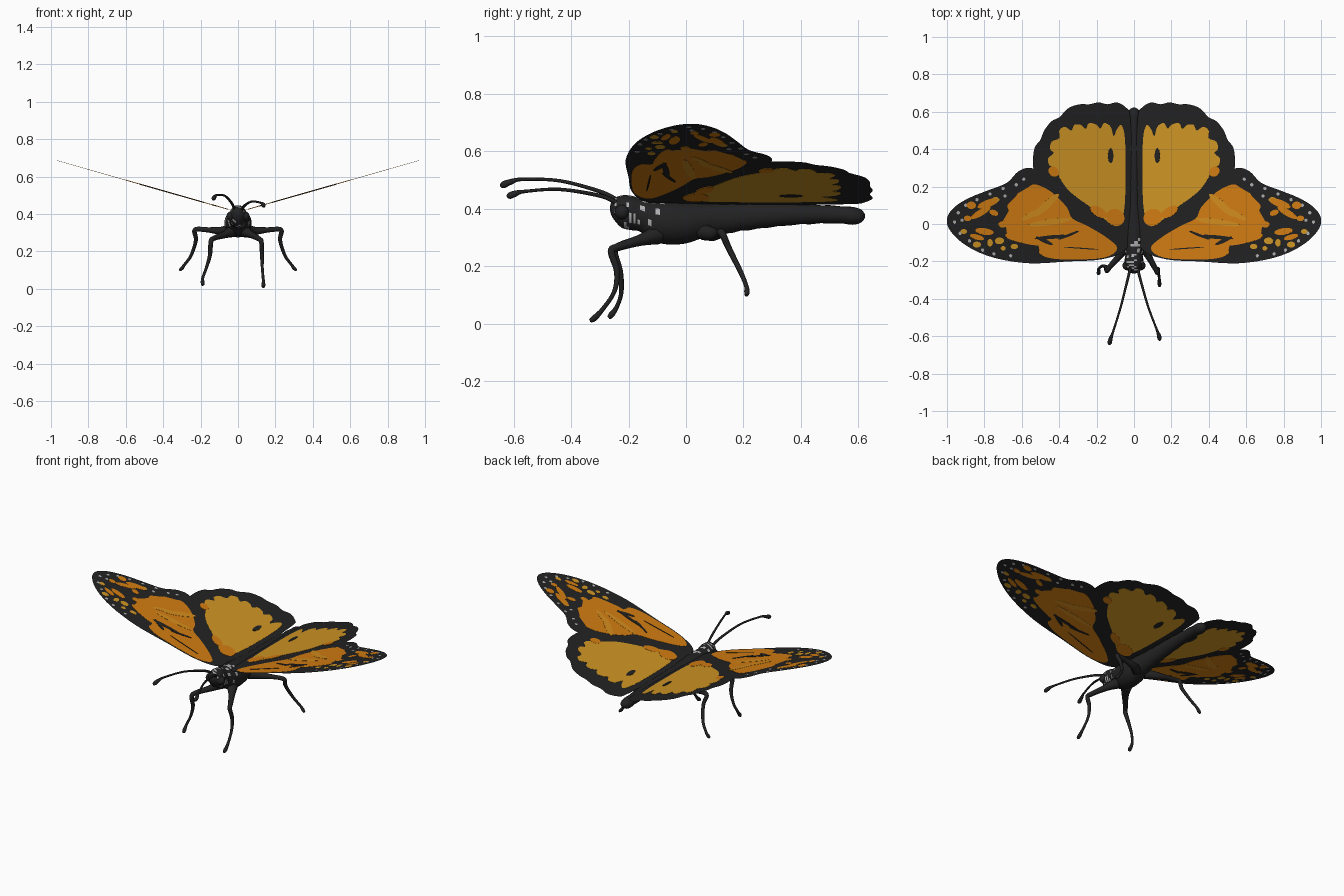
import bpy, bmesh, math, random
from mathutils import Vector

cube = bpy.data.objects.get("Cube")
if cube:
    bpy.data.objects.remove(cube, do_unlink=True)
random.seed(4)


def material(name, color):
    mat = bpy.data.materials.new(name)
    mat.use_nodes = True
    mat.diffuse_color = (*color, 1)
    shader = mat.node_tree.nodes["Principled BSDF"]
    shader.inputs["Base Color"].default_value = (*color, 1)
    shader.inputs["Roughness"].default_value = 0.8
    return mat


BLACK = material("soft black", (.016, .016, .016))
ORANGE = material("deep orange", (.63, .2, .006))
AMBER = material("amber", (.62, .3, .018))
STRIPE = material("light orange", (.64, .26, .012))
WHITE = material("pale grey", (.42, .42, .42))


def smooth_path(points, steps, closed):
    """Catmull-Rom resampling of points with any number of components."""
    count = len(points)
    pick = (lambda i: points[i % count]) if closed else (lambda i: points[min(max(i, 0), count - 1)])
    path = []
    for i in range(count if closed else count - 1):
        a, b, c, d = (pick(i + k) for k in (-1, 0, 1, 2))
        for s in range(steps):
            t = s / steps
            path.append([q + t * (r - p) / 2 + t * t * (p - 2.5 * q + 2 * r - u / 2)
                         + t ** 3 * (1.5 * (q - r) + (u - p) / 2)
                         for p, q, r, u in zip(a, b, c, d)])
    return path if closed else path + [list(points[-1])]


def add_object(name, bm, mats):
    mesh = bpy.data.meshes.new(name)
    bm.to_mesh(mesh)
    bm.free()
    obj = bpy.data.objects.new(name, mesh)
    bpy.context.collection.objects.link(obj)
    for mat in mats:
        mesh.materials.append(mat)
    return obj


def wing_plate(name, outlines, mat, layer=0, steps=4):
    """Flat shapes on the raised wing plane, mirrored; higher layers stand proud on both sides."""
    bm = bmesh.new()
    for outline in outlines:
        path = smooth_path(outline, steps, True)
        bm.faces.new([bm.verts.new((x, y, .41 + .285 * x)) for x, y in path])
    bmesh.ops.triangulate(bm, faces=bm.faces[:])
    bm.normal_update()
    for face in bm.faces:
        if face.normal.z < 0:
            face.normal_flip()
    obj = add_object(name, bm, [mat])
    if layer:
        solid = obj.modifiers.new("thickness", 'SOLIDIFY')
        solid.thickness, solid.offset = .002 * layer, 0
    obj.modifiers.new("mirror", 'MIRROR').use_clip = False
    return obj


def spot(x, y, length, width, angle=0):
    ca, sa = math.cos(math.radians(angle)), math.sin(math.radians(angle))
    ring = [(math.cos(k * math.pi / 4) * length, math.sin(k * math.pi / 4) * width) for k in range(8)]
    return [(x + u * ca - v * sa, y + u * sa + v * ca) for u, v in ring]


# Wing membranes
wing_plate("forewing", [[
    (.03, -.08), (.06, -.15), (.18, -.19), (.35, -.2), (.56, -.21), (.75, -.18), (.89, -.12),
    (.98, -.04), (1, .03), (.96, .09), (.88, .14), (.78, .18), (.68, .22), (.62, .28),
    (.56, .3), (.5, .27), (.3, .12), (.1, .01)]], BLACK)
wing_plate("hindwing", [[
    (.02, -.08), (.01, .3), (.02, .57), (.04, .62), (.09, .65), (.14, .64), (.19, .65), (.24, .64),
    (.29, .64), (.35, .62), (.4, .57), (.44, .55), (.48, .5), (.5, .45), (.53, .41), (.54, .34),
    (.53, .25), (.49, .19), (.4, .11), (.1, -.06)]], BLACK)

# Coloured fields
wing_plate("hindwing_field", [[
    (.07, .02), (.05, .1), (.045, .3), (.05, .47), (.07, .53), (.095, .5), (.11, .47), (.125, .52),
    (.16, .54), (.18, .51), (.2, .53), (.24, .54), (.26, .51), (.285, .53), (.32, .53), (.335, .5),
    (.37, .52), (.4, .5), (.4, .46), (.44, .44), (.45, .4), (.43, .38), (.46, .35), (.45, .31),
    (.42, .3), (.4, .25), (.34, .17), (.22, .08), (.11, -.01)]], AMBER, 1)
wing_plate("forewing_field", [[
    (.09, -.13), (.16, -.18), (.35, -.19), (.46, -.18), (.51, -.15), (.48, -.12), (.56, -.11),
    (.67, -.08), (.68, -.05), (.57, -.04), (.65, -.01), (.71, -.02), (.72, .01), (.63, .03), (.67, .07),
    (.67, .11), (.6, .08), (.63, .14), (.61, .17), (.56, .15), (.56, .2), (.52, .21),
    (.44, .17), (.36, .09), (.33, .03), (.25, -.01), (.15, -.07)]], ORANGE, 1)
wing_plate("hindwing_base_patch", [
    spot(.1, .035, .05, .045, 30), spot(.19, .065, .05, .025, 30), spot(.43, .28, .03, .025, 40)],
    ORANGE, 2)

# Wing markings
wing_plate("wing_stripes", [
    spot(.47, .1, .09, .02, -42), spot(.45, .01, .12, .016, -8), spot(.55, .05, .06, .014, -30)],
    STRIPE, 2)
wing_plate("dark_markings", [
    spot(.125, .365, .04, .014, 90), spot(.44, -.07, .09, .01, -5), spot(.35, -.06, .06, .007, -22),
    spot(.48, -.09, .05, .01, 25), spot(.28, -.13, .1, .003, 4)], BLACK, 3)
wing_plate("tip_patches", [
    spot(.78, .11, .06, .02, -20), spot(.82, .06, .06, .017, -30), spot(.87, .1, .025, .02),
    spot(.8, -.04, .05, .018, 8), spot(.84, -.07, .04, .014, 15), spot(.75, .06, .025, .015, 20),
    spot(.89, .03, .02, .015)], ORANGE, 1)
wing_plate("tip_spots", [
    spot(.72, -.09, .025, .018), spot(.77, -.1, .015, .02), spot(.84, -.11, .022, .016),
    spot(.64, -.12, .02, .014), spot(.74, .13, .02, .014), spot(.7, -.13, .014, .012),
    spot(.91, -.04, .018, .013)], AMBER, 1)
wing_plate("edge_dots", [
    spot(x, y, .009, .009) for x, y in (
        (.59, .24), (.63, .21), (.7, .19), (.77, .16), (.84, .13), (.9, .1), (.94, .06), (.96, .01),
        (.93, -.05), (.88, -.09), (.81, -.14), (.75, -.16), (.66, -.17), (.92, .02), (.69, .15))],
    WHITE, 1, 2)

# Body loft: y, centre height, half width, half height
stations = [
    (-.265, .4, .006, .006), (-.255, .4, .027, .032), (-.225, .39, .046, .056), (-.19, .385, .05, .06),
    (-.16, .378, .047, .058), (-.12, .36, .062, .072), (-.06, .352, .073, .077), (0, .352, .07, .073),
    (.06, .36, .058, .062), (.12, .365, .047, .055), (.22, .373, .04, .047), (.36, .38, .036, .038),
    (.5, .38, .032, .031), (.58, .375, .033, .03), (.61, .374, .026, .023), (.623, .374, .006, .006)]
SIDES = 20
bm = bmesh.new()
rings = []
for y, z, rx, rz in smooth_path(stations, 4, False):
    swell = 1 + .04 * math.sin(y * 2 * math.pi / .07) if y > .12 else 1
    rings.append([bm.verts.new((math.cos(a) * rx * swell, y, z + math.sin(a) * rz * swell))
                  for a in (k * math.tau / SIDES for k in range(SIDES))])
for low, high in zip(rings, rings[1:]):
    for k in range(SIDES):
        n = (k + 1) % SIDES
        bm.faces.new((low[k], low[n], high[n], high[k]))
bm.faces.new(rings[0])
bm.faces.new(rings[-1])
bmesh.ops.recalc_face_normals(bm, faces=bm.faces[:])
# Pale flecks on the head and thorax
for face in bm.faces:
    face.smooth = True
    c = face.calc_center_median()
    if -.25 < c.y < -.06 and c.z > .33 and random.random() < .2:
        face.material_index = 1
add_object("body", bm, [BLACK, WHITE])

# Eyes
for side, word in ((1, "left"), (-1, "right")):
    bm = bmesh.new()
    bmesh.ops.create_uvsphere(bm, u_segments=14, v_segments=10, radius=.026)
    for vert in bm.verts:
        vert.co += Vector((side * .036, -.222, .388))
    for face in bm.faces:
        face.smooth = True
    add_object(word + "_eye", bm, [BLACK])


def limb(name, points):
    """Tapered tube through points of x, y, z, radius."""
    curve = bpy.data.curves.new(name, 'CURVE')
    curve.dimensions = '3D'
    curve.bevel_depth, curve.bevel_resolution, curve.use_fill_caps = 1, 2, True
    path = smooth_path(points, 5, False)
    spline = curve.splines.new('POLY')
    spline.points.add(len(path) - 1)
    for point, (x, y, z, r) in zip(spline.points, path):
        point.co, point.radius = (x, y, z, 1), r
    spline.use_smooth = True
    curve.materials.append(BLACK)
    obj = bpy.data.objects.new(name, curve)
    bpy.context.collection.objects.link(obj)
    bpy.ops.object.select_all(action='DESELECT')
    bpy.context.view_layer.objects.active = obj
    obj.select_set(True)
    bpy.ops.object.convert(target='MESH')


# Rear legs
for side, word in ((1, "left"), (-1, "right")):
    limb(word + "_rear_leg", [
        (side * x, y, z, r) for x, y, z, r in (
            (.03, .06, .32, .03), (.09, .1, .31, .022), (.16, .115, .315, .014), (.23, .125, .315, .013),
            (.225, .15, .26, .011), (.25, .19, .18, .009), (.285, .21, .13, .008), (.3, .212, .11, .01),
            (.312, .21, .098, .006))])

# Front legs
limb("left_front_leg", [
    (.03, -.1, .31, .035), (.07, -.16, .29, .02), (.115, -.24, .265, .014), (.125, -.26, .25, .013),
    (.128, -.24, .18, .011), (.13, -.25, .11, .008), (.135, -.29, .05, .008), (.136, -.32, .018, .011),
    (.136, -.335, .01, .006)])
limb("right_front_leg", [
    (-.03, -.1, .31, .035), (-.07, -.16, .29, .02), (-.13, -.23, .27, .014), (-.145, -.25, .25, .013),
    (-.15, -.23, .18, .011), (-.17, -.225, .11, .008), (-.188, -.24, .06, .008), (-.189, -.26, .03, .011),
    (-.189, -.27, .02, .006)])

# Antennae
limb("left_antenna", [
    (.02, -.24, .42, .008), (.035, -.3, .445, .007), (.075, -.44, .467, .006), (.12, -.56, .46, .006),
    (.133, -.595, .452, .011), (.137, -.615, .444, .011), (.138, -.622, .44, .005)])
limb("right_antenna", [
    (-.02, -.24, .43, .008), (-.035, -.3, .46, .007), (-.07, -.44, .497, .006), (-.11, -.57, .502, .006),
    (-.124, -.61, .493, .01), (-.13, -.635, .483, .012), (-.131, -.645, .476, .005)])
